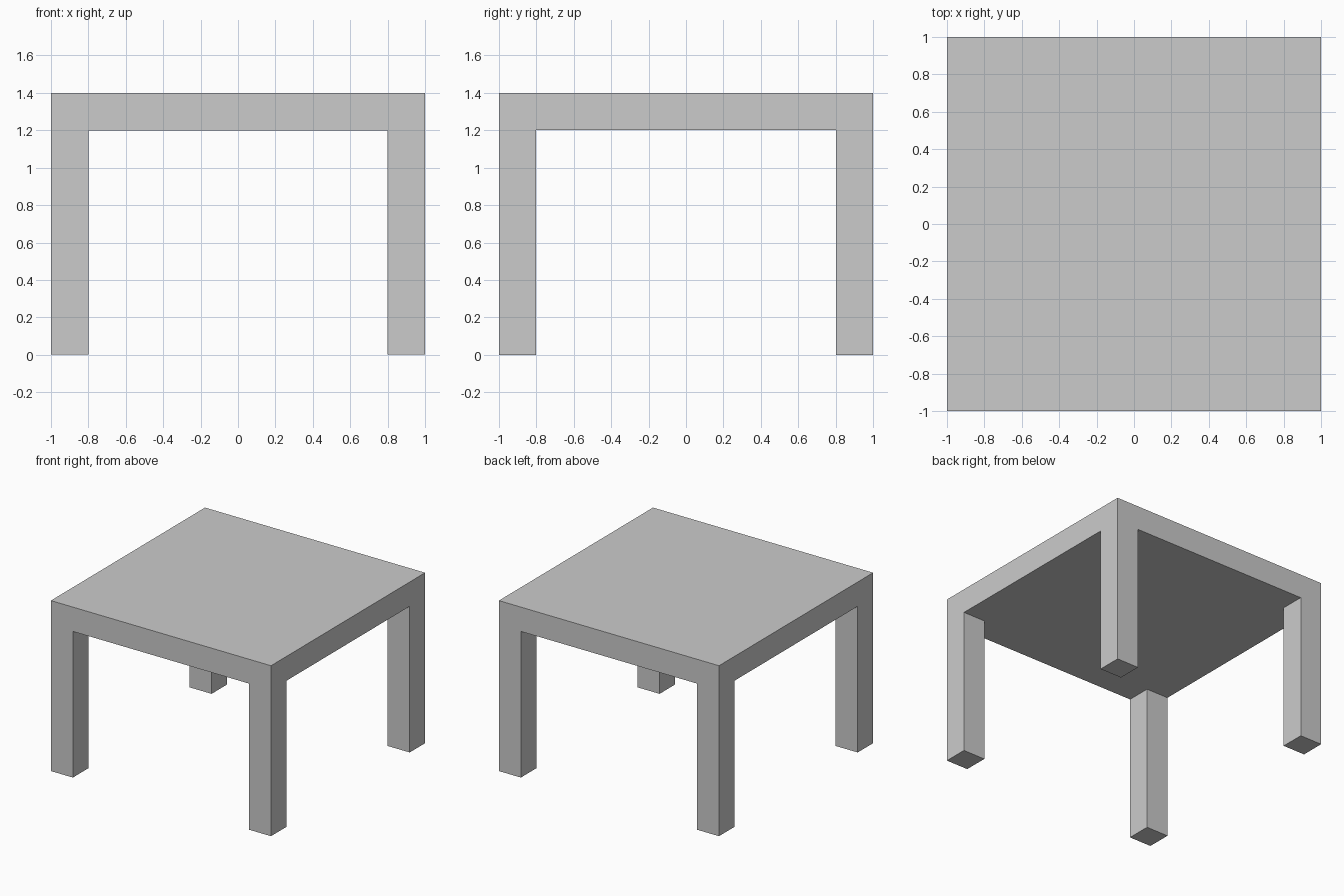
import bpy, bmesh
from mathutils import Matrix, Vector

if "Cube" in bpy.data.objects:
    bpy.data.objects.remove(bpy.data.objects["Cube"])

HALF, TOP, THICK, LEG = 1.0, 1.4, 0.2, 0.2

bm = bmesh.new()

# Tabletop slab
slab = Matrix.Translation((0, 0, TOP - THICK / 2)) @ Matrix.Diagonal((2 * HALF, 2 * HALF, THICK, 1))
bmesh.ops.create_cube(bm, size=1, matrix=slab)

# Loop cuts marking out the leg footprints
inner = HALF - LEG
for axis in (Vector((1, 0, 0)), Vector((0, 1, 0))):
    for side in (-1, 1):
        bmesh.ops.bisect_plane(bm, geom=bm.verts[:] + bm.edges[:] + bm.faces[:],
                               plane_co=axis * side * inner, plane_no=axis)

# Legs pulled down from the four underside corners
bm.normal_update()
corners = []
for f in bm.faces:
    c = f.calc_center_median()
    if f.normal.z < -0.9 and abs(c.x) > inner and abs(c.y) > inner:
        corners.append(f)
feet = bmesh.ops.extrude_discrete_faces(bm, faces=corners)["faces"]
for f in feet:
    bmesh.ops.translate(bm, verts=f.verts[:], vec=(0, 0, THICK - TOP))

# Merge the flush faces of legs and top
bmesh.ops.remove_doubles(bm, verts=bm.verts[:], dist=1e-5)
bmesh.ops.dissolve_limit(bm, angle_limit=0.01, verts=bm.verts[:], edges=bm.edges[:])
bmesh.ops.recalc_face_normals(bm, faces=bm.faces[:])

mesh = bpy.data.meshes.new("table")
bm.to_mesh(mesh)
bm.free()
bpy.context.collection.objects.link(bpy.data.objects.new("table", mesh))
